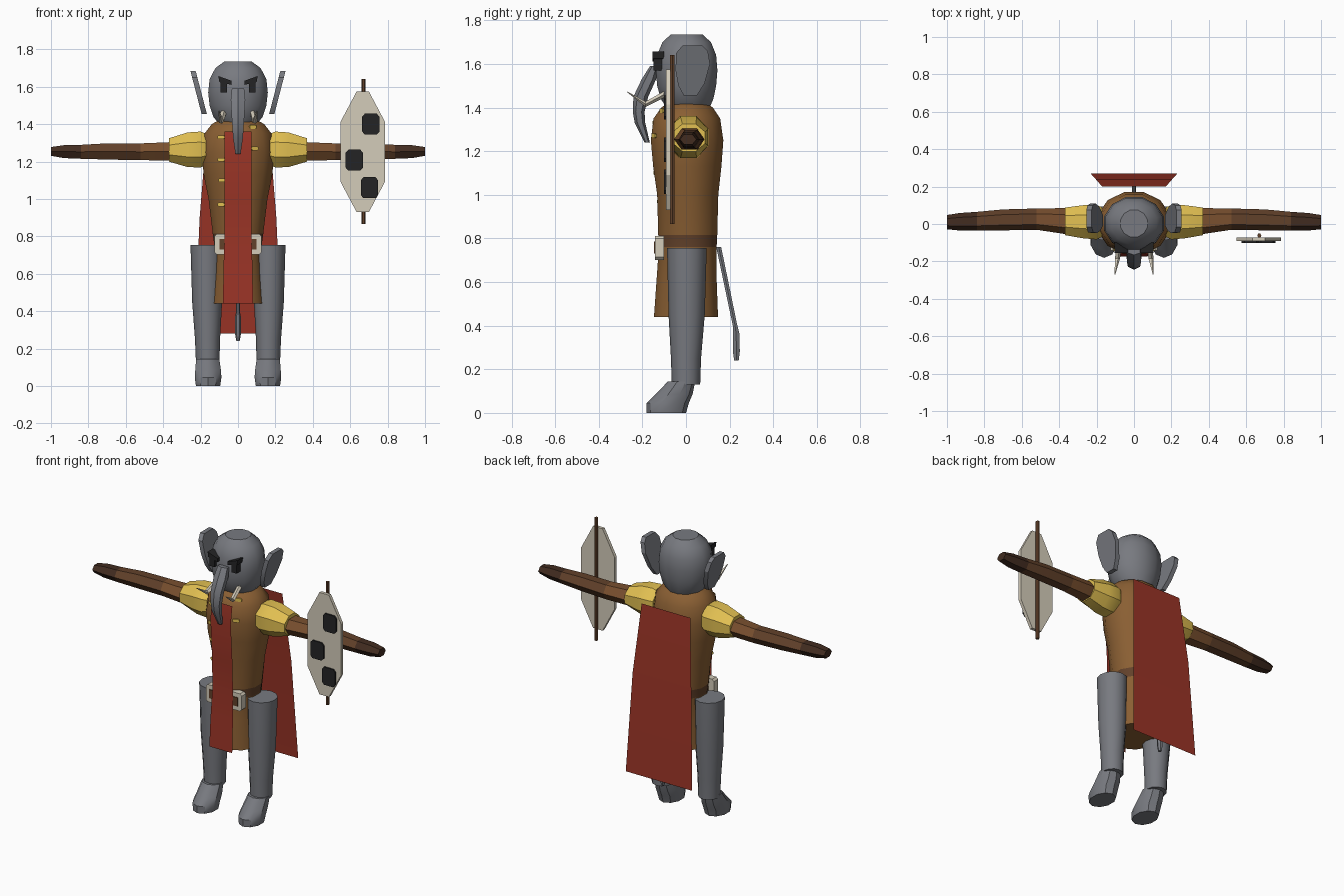
import bpy, bmesh, math
from mathutils import Matrix, Vector

cube = bpy.data.objects.get("Cube")
if cube:
    bpy.data.objects.remove(cube, do_unlink=True)


def material(name, *rgb):
    lin = [((c / 255 + 0.055) / 1.055) ** 2.4 for c in rgb] + [1]
    m = bpy.data.materials.new(name)
    m.use_nodes = True
    m.diffuse_color = lin
    m.node_tree.nodes["Principled BSDF"].inputs["Base Color"].default_value = lin
    return m


GREY = material("grey skin", 120, 122, 128)
RED = material("red cloth", 154, 52, 38)
TUNIC = material("tunic brown", 138, 95, 51)
SLEEVE = material("sleeve brown", 122, 80, 47)
BRACER = material("bracer brown", 98, 65, 42)
GLOVE = material("dark glove", 66, 44, 32)
GOLD = material("gold", 226, 192, 82)
CREAM = material("bone cream", 212, 204, 186)
BLACK = material("black", 36, 36, 37)


def finish(bm, name, mats, angle=35):
    bmesh.ops.recalc_face_normals(bm, faces=bm.faces)
    me = bpy.data.meshes.new(name)
    bm.to_mesh(me)
    bm.free()
    for m in mats:
        me.materials.append(m)
    for p in me.polygons:
        p.use_smooth = True
    me.set_sharp_from_angle(angle=math.radians(angle))
    ob = bpy.data.objects.new(name, me)
    bpy.context.collection.objects.link(ob)
    return ob


def loft(name, axis, sides, rings, mats, bands=None, turn=0.0, angle=35):
    """Skin of ellipses; ring = (place on axis, centre u, centre v, radius u, radius v)."""
    place = {"x": lambda t, u, v: (t, u, v),
             "y": lambda t, u, v: (u, t, v),
             "z": lambda t, u, v: (u, v, t)}[axis]
    bm = bmesh.new()
    loops = []
    for t, cu, cv, ru, rv in rings:
        a = [math.tau * (i + turn) / sides for i in range(sides)]
        loops.append([bm.verts.new(place(t, cu + ru * math.cos(k), cv + rv * math.sin(k))) for k in a])
    for r, (lo, hi) in enumerate(zip(loops, loops[1:])):
        for i in range(sides):
            j = (i + 1) % sides
            f = bm.faces.new((lo[i], lo[j], hi[j], hi[i]))
            f.material_index = bands[r] if bands else 0
    bm.faces.new(loops[0])
    bm.faces.new(loops[-1]).material_index = bands[-1] if bands else 0
    return finish(bm, name, mats, angle)


def prism(name, outline, depth, mat, xf=None):
    """Outline in x and z, thickened along y by the pair depth, then moved by xf."""
    bm = bmesh.new()
    a, b = [[bm.verts.new((x, y, z)) for x, z in outline] for y in depth]
    bm.faces.new(a)
    bm.faces.new(b)
    for i in range(len(a)):
        j = (i + 1) % len(a)
        bm.faces.new((a[i], a[j], b[j], b[i]))
    if xf:
        bm.transform(xf)
    return finish(bm, name, [mat], 20)


def rect(x0, x1, z0, z1):
    return [(x0, z0), (x1, z0), (x1, z1), (x0, z1)]


def octagon(cx, cz, w, h, cut_w, cut_h):
    quarter = [(w, h - cut_h), (w - cut_w, h)]
    half = quarter + [(-x, z) for x, z in reversed(quarter)]
    return [(cx + x, cz + z) for x, z in half + [(-x, -z) for x, z in half]]


def sheet(name, rows, mat):
    """Cloth strip; row = (height, y, half width)."""
    bm = bmesh.new()
    pairs = [[bm.verts.new((s * w, y, z)) for s in (-1, 1)] for z, y, w in rows]
    for p, q in zip(pairs, pairs[1:]):
        bm.faces.new((p[0], p[1], q[1], q[0]))
    return finish(bm, name, [mat])


# Tunic with belt band
loft("tunic", "z", 12, [
    (.44, 0, 0, .15, .152), (.62, 0, .003, .135, .142), (.76, 0, .008, .132, .137),
    (.815, 0, .008, .14, .14), (1.0, 0, .008, .163, .145), (1.13, 0, .006, .19, .162),
    (1.25, 0, .005, .2, .172), (1.35, 0, .004, .185, .158), (1.4, 0, .005, .145, .122),
    (1.43, 0, .005, .09, .08)],
    [TUNIC, BRACER], bands=[0, 0, 1, 0, 0, 0, 0, 0, 0], turn=.5)

# Buckle
prism("buckle_frame", octagon(0, .757, .125, .055, .012, .012), (-.142, -.1), CREAM)
prism("buckle_centre", rect(-.1, .1, .73, .785), (-.147, -.139), BRACER)

# Front cloth and cape
sheet("tabard", [(.44, -.172, .08), (.62, -.163, .078), (.8, -.153, .072),
                 (1.0, -.157, .071), (1.25, -.174, .071), (1.36, -.158, .071)], RED)
sheet("cape", [(.28, .27, .232), (.9, .24, .205), (1.33, .2, .17)], RED)

# Head
loft("head", "z", 12, [
    (1.395, 0, .01, .1, .1), (1.44, 0, .005, .137, .125), (1.5, 0, .003, .157, .14),
    (1.57, 0, .003, .165, .146), (1.64, 0, .003, .157, .14), (1.7, 0, .003, .125, .115),
    (1.735, 0, .003, .075, .075)], [GREY], turn=.5)

# Trunk and tail
loft("trunk", "z", 6, [
    (1.59, 0, -.145, .038, .02), (1.53, 0, -.17, .045, .033), (1.45, 0, -.207, .04, .034),
    (1.38, 0, -.217, .034, .027), (1.33, 0, -.211, .031, .024), (1.24, 0, -.178, .016, .012)],
    [GREY], turn=.5)
loft("tail", "z", 6, [
    (.76, 0, .15, .012, .013), (.4, 0, .225, .01, .012), (.36, 0, .23, .017, .018),
    (.28, 0, .231, .016, .018), (.24, 0, .231, .009, .012)], [GREY])

for s, side in ((1, "left"), (-1, "right")):
    # Ears, leaning outward
    ear = [(-.01, 1.455), (.05, 1.455), (.085, 1.51), (.11, 1.6), (.1, 1.66),
           (.075, 1.685), (-.015, 1.685), (-.045, 1.65), (-.048, 1.57), (-.035, 1.5)]
    lean = Matrix(((0, s, s * .26, s * (.182 - .26 * 1.46)),
                   (1, 0, 0, 0), (0, 0, 1, 0), (0, 0, 0, 1)))
    prism(side + "_ear", ear, (-.014, .014), GREY, lean)

    # Eyes, brows and tusks
    prism(side + "_eye", rect(s * .06, s * .094, 1.57, 1.64), (-.15, -.11), BLACK)
    prism(side + "_brow", [(s * .035, 1.61), (s * .035, 1.632), (s * .105, 1.657), (s * .1, 1.625)],
          (-.154, -.1), BLACK)
    loft(side + "_tusk", "y", 5, [
        (-.1, s * .078, 1.46, .016, .016), (-.185, s * .09, 1.415, .015, .013),
        (-.27, s * .102, 1.472, .002, .002)], [CREAM])

    # Arm in three leather tones, with shoulder guard
    loft(side + "_arm", "x", 6, [
        (s * .15, .01, 1.26, .06, .06), (s * .36, .015, 1.255, .07, .056),
        (s * .52, .026, 1.252, .057, .052), (s * .7, .022, 1.254, .056, .05),
        (s * .84, .015, 1.252, .05, .043), (s * .93, .012, 1.253, .047, .04),
        (s * 1.0, .01, 1.254, .038, .027)],
        [SLEEVE, BRACER, GLOVE], bands=[0, 0, 1, 1, 2, 2], angle=20)
    loft(side + "_shoulder_guard", "x", 8, [
        (s * .17, .01, 1.265, .085, .09), (s * .2, .01, 1.264, .1, .104),
        (s * .27, .012, 1.263, .096, .1), (s * .368, .014, 1.262, .08, .068)],
        [GOLD], turn=.5)

    # Leg and foot
    loft(side + "_leg", "z", 12, [
        (.13, s * .162, 0, .063, .065), (.25, s * .163, 0, .067, .069),
        (.45, s * .165, .003, .08, .083), (.755, s * .168, .004, .086, .091)], [GREY])
    loft(side + "_foot", "z", 10, [
        (0, s * .16, -.09, .068, .09), (.045, s * .16, -.084, .075, .097),
        (.085, s * .16, -.055, .072, .085), (.145, s * .162, -.02, .065, .062)], [GREY], turn=.5)

# Small gold clasps on the chest
for x, z, y in ((-.09, 1.33, -.142), (-.09, 1.21, -.147), (-.085, 1.1, -.138), (-.09, .97, -.121),
                (.09, 1.27, -.147), (.08, 1.385, -.11)):
    turn = Matrix.Translation(Vector((x, y, z))) @ Matrix.Rotation(math.copysign(.4, x), 4, "Z")
    prism("clasp", octagon(0, 0, .02, .01, .008, .004), (-.004, .004), GOLD, turn)

# Shield with spots, on a pole
prism("shield", octagon(.667, 1.252, .118, .322, .085, .16), (-.092, -.072), CREAM)
for x, z in ((.71, 1.4), (.622, 1.207), (.703, 1.06)):
    prism("shield_spot", octagon(x, z, .046, .056, .014, .016), (-.101, -.092), BLACK)
loft("shield_pole", "z", 6, [(.865, .67, -.062, .011, .012), (1.64, .67, -.062, .011, .012)], [BRACER])
